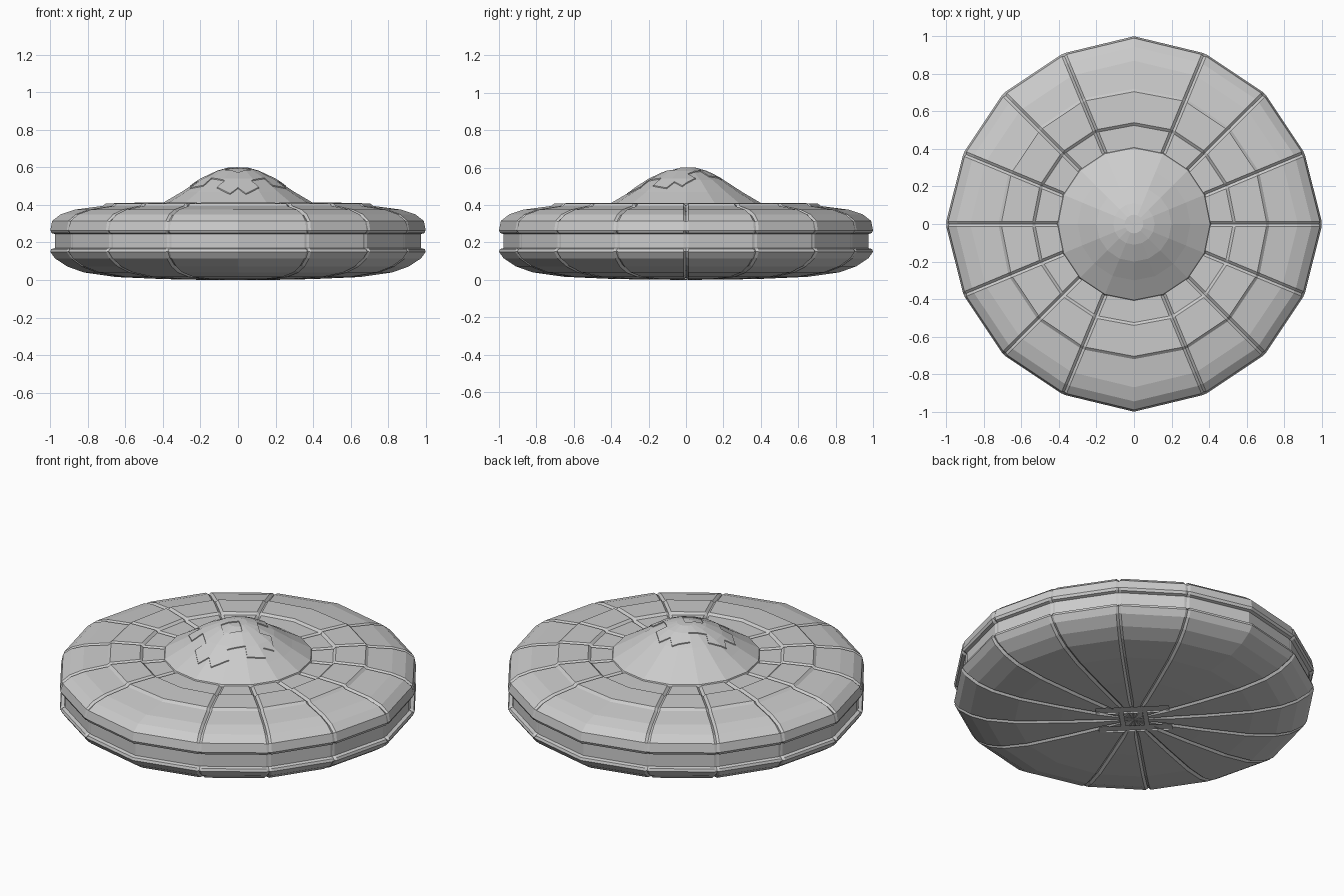
import bpy, bmesh, math
from mathutils import Matrix, Vector

cube = bpy.data.objects.get("Cube")
if cube:
    bpy.data.objects.remove(cube)

grey = bpy.data.materials.new("hull_grey")
grey.use_nodes = True
colour = (0.6, 0.6, 0.6, 1)
grey.diffuse_color = colour
grey.node_tree.nodes["Principled BSDF"].inputs["Base Color"].default_value = colour

SIDES = 16


def finish(name, bm):
    bmesh.ops.remove_doubles(bm, verts=bm.verts, dist=0.0002)
    bmesh.ops.recalc_face_normals(bm, faces=bm.faces)
    mesh = bpy.data.meshes.new(name)
    bm.to_mesh(mesh)
    bm.free()
    mesh.materials.append(grey)
    obj = bpy.data.objects.new(name, mesh)
    bpy.context.scene.collection.objects.link(obj)
    return obj


def lathe(name, profile, seam_depth=0.0, squash=1.0, lift=0.0):
    """Turn a profile (bottom centre to top centre), with radial seams."""
    bm = bmesh.new()
    columns = []
    for i in range(SIDES):
        seamed = seam_depth > 0 and i % 8 != 0
        columns += [(i, -1), (i, 0), (i, 1)] if seamed else [(i, 0)]
    rings = []
    last = len(profile) - 1
    for k, (r, z) in enumerate(profile):
        a, b = profile[max(k - 1, 0)], profile[min(k + 1, last)]
        n = Vector((b[1] - a[1], a[0] - b[0])).normalized()
        ring = []
        for i, side in columns:
            angle = i * math.tau / SIDES
            if r > 0:
                angle += side * min(0.014 / r, 0.12)
            # The rim is pulled in slightly between the four main axes
            rr = r * (squash if i % 4 and r > 0.8 else 1)
            zz = z
            if seam_depth > 0 and side == 0 and i % 8 and r > 0.16:
                depth = seam_depth * abs(n.y)
                rr -= n.x * depth
                zz -= n.y * depth
            ring.append(bm.verts.new((rr * math.sin(angle), rr * math.cos(angle), zz + lift)))
        rings.append(ring)
    count = len(columns)
    for low, high in zip(rings, rings[1:]):
        for j in range(count):
            m = (j + 1) % count
            bm.faces.new((low[j], low[m], high[m], high[j]))
    return finish(name, bm)


def lattice_cutter(name, bars, z, height, centre_y):
    """Prisms turned by an eighth of a circle, given as x, y, width, length."""
    bm = bmesh.new()
    turn = Matrix.Translation((0, centre_y, z)) @ Matrix.Rotation(math.pi / 4, 4, "Z")
    for x, y, w, l in bars:
        bmesh.ops.create_cube(bm, size=1, matrix=turn @ Matrix.Translation((x, y, 0))
                              @ Matrix.Diagonal((w, l, height, 1)))
    obj = finish(name, bm)
    obj.hide_render = True
    obj.hide_viewport = True
    obj.display_type = "WIRE"
    return obj


def cut(obj, cutter, operation):
    mod = obj.modifiers.new(operation.lower(), "BOOLEAN")
    mod.operation = operation
    mod.solver = "EXACT"
    mod.use_self = True
    mod.object = cutter


# Saucer hull: rounded belly, recessed rim channel, raised band on the deck
hull = lathe("hull", [
    (0, 0), (0.2, 0.001), (0.4, 0.005), (0.65, 0.016), (0.82, 0.04), (0.91, 0.072),
    (0.975, 0.115), (1.0, 0.15), (0.995, 0.165), (0.975, 0.17),
    (0.975, 0.245), (0.993, 0.25), (1.0, 0.265), (0.99, 0.315), (0.945, 0.35),
    (0.87, 0.375), (0.72, 0.395), (0.705, 0.408), (0.54, 0.412), (0.525, 0.4),
    (0.3, 0.402), (0, 0.402)], seam_depth=0.012, squash=0.982)

# Crossed channels in the belly
belly_bars = [(s * 0.1, 0, 0.06, 0.4) for s in (-1, 1)]
belly_bars += [(0, s * 0.065, 0.2, 0.025) for s in (-1, 1)]
cut(hull, lattice_cutter("belly_cutter", belly_bars, 0, 0.018, 0), "DIFFERENCE")

# Canopy dome on the deck
dome_profile = [(0, 0.395), (0.41, 0.395), (0.405, 0.408), (0.3, 0.47),
                (0.2, 0.535), (0.11, 0.577), (0.05, 0.594), (0, 0.595)]
lathe("dome", dome_profile)

# Thin crossed plating over the dome, with a square hatch left at the front of the top
plating = lathe("dome_plating", dome_profile, lift=0.006)
plate_bars = [(s * 0.1, 0, 0.1, 0.42) for s in (-1, 1)]
plate_bars += [(0, s * 0.1, 0.42, 0.1) for s in (-1, 1)]
cut(plating, lattice_cutter("plating_cutter", plate_bars, 0.6, 0.34, -0.062), "INTERSECT")
